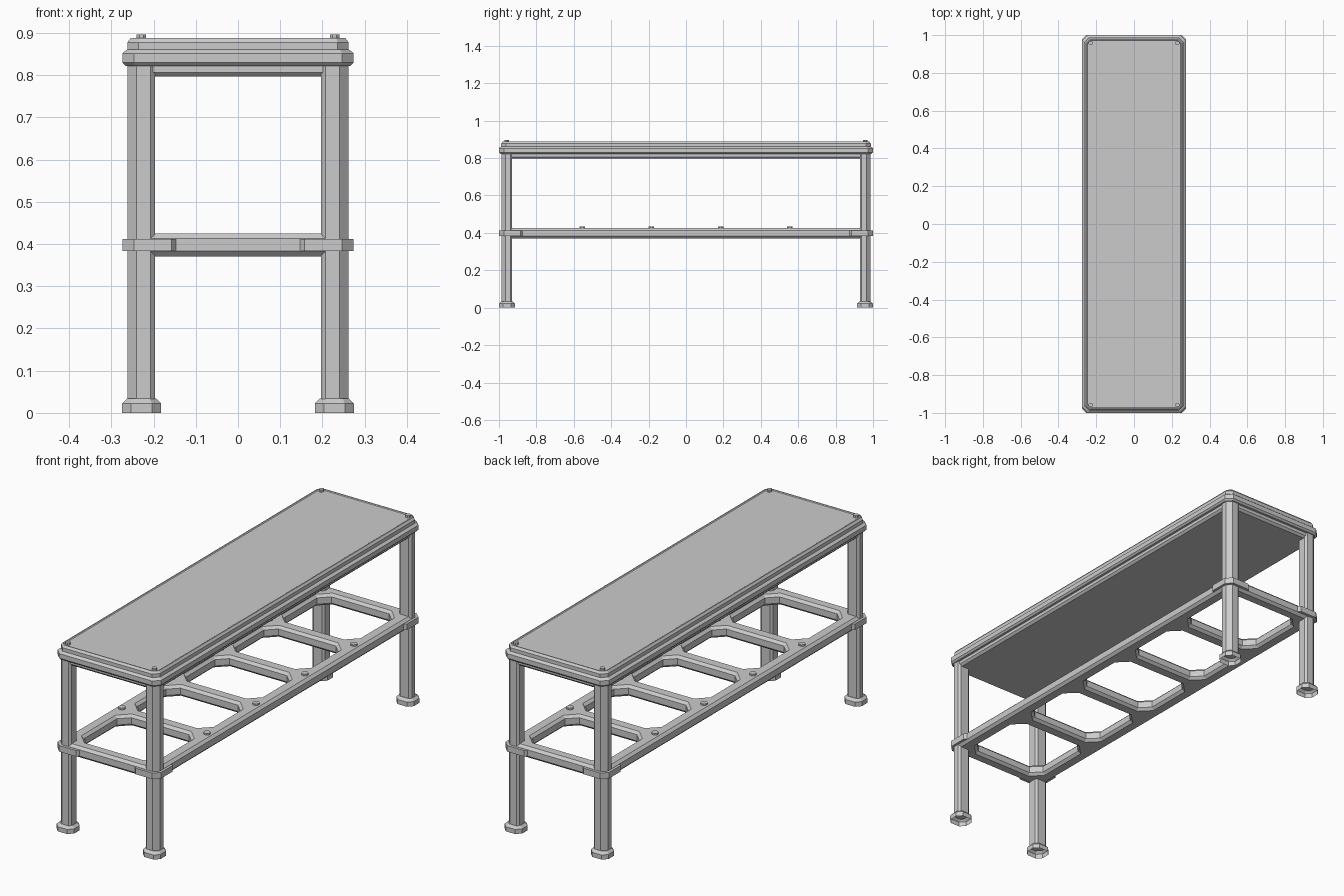
import bpy, bmesh, math

if "Cube" in bpy.data.objects:
    bpy.data.objects.remove(bpy.data.objects["Cube"])

QUADS = [(1, 1), (-1, 1), (1, -1), (-1, -1)]


def finish(bm, name):
    bmesh.ops.recalc_face_normals(bm, faces=bm.faces[:])
    me = bpy.data.meshes.new(name)
    bm.to_mesh(me)
    bm.free()
    ob = bpy.data.objects.new(name, me)
    bpy.context.collection.objects.link(ob)
    return ob


def octa(x0, x1, y0, y1, c, inset=0.0, c_out=None):
    """Rectangle with cut corners; c_out sets the cut of the (+x, +y) corner."""
    k = inset * (2 - math.sqrt(2))
    o = (c if c_out is None else c_out) - k
    c -= k
    x0, x1, y0, y1 = x0 + inset, x1 - inset, y0 + inset, y1 - inset
    return [(x0 + c, y0), (x1 - c, y0), (x1, y0 + c), (x1, y1 - o),
            (x1 - o, y1), (x0 + c, y1), (x0, y1 - c), (x0, y0 + c)]


def walls(bm, layers):
    """Bridge successive (z, points) loops; return the first and last loops."""
    rings = [[bm.verts.new((x, y, z)) for x, y in pts] for z, pts in layers]
    for a, b in zip(rings, rings[1:]):
        n = len(a)
        for i in range(n):
            j = (i + 1) % n
            bm.faces.new((a[i], a[j], b[j], b[i]))
    return rings[0], rings[-1]


def loft(name, layers, bottom=True):
    bm = bmesh.new()
    lo, hi = walls(bm, layers)
    if bottom:
        bm.faces.new(lo)
    bm.faces.new(hi)
    return finish(bm, name)


def flip(pts, sx, sy):
    return [(x * sx, y * sy) for x, y in pts]


def centred(hx, hy, c, inset=0.0):
    return octa(-hx, hx, -hy, hy, c, inset)


def bolt(name, x, y, z0, z1, r):
    ring = [(x + r * math.cos(math.pi / 8 + i * math.pi / 4),
             y + r * math.sin(math.pi / 8 + i * math.pi / 4)) for i in range(8)]
    loft(name, [(z0, ring), (z1, ring)])


# Table top: wide rim, narrower upper step and shallow inset panel
rim = lambda d: centred(0.274, 1.0, 0.028, d)
step = lambda d: centred(0.262, 0.988, 0.026, d)
loft("table_top", [
    (0.822, rim(0.008)), (0.830, rim(0)), (0.852, rim(0)), (0.860, rim(0.010)),
    (0.861, step(0)), (0.878, step(0)), (0.888, step(0.008)),
    (0.888, step(0.013)), (0.885, step(0.017))])

# Apron below the top
apron = lambda d: centred(0.256, 0.981, 0.022, d)
loft("apron", [(0.797, apron(0.010)), (0.807, apron(0)), (0.825, apron(0))])

# Shelf frame: one bevelled slab with five cut-corner openings
ch, z0, z1 = 0.012, 0.371, 0.425
slab = lambda d: centred(0.262, 0.987, 0.024, d)
profile = [(z0, ch), (z0 + ch, 0), (z1 - ch, 0), (z1, ch)]
bars = [-0.555, -0.185, 0.185, 0.555]
half = 0.033
starts = [-0.925] + [b + half for b in bars]
ends = [b - half for b in bars] + [0.925]
bm = bmesh.new()
loops = [walls(bm, [(z, slab(d)) for z, d in profile])]
for a, b in zip(starts, ends):
    loops.append(walls(bm, [(z, octa(-0.197, 0.197, a, b, 0.045, -d)) for z, d in profile]))
for side in (0, 1):
    edges = [bm.edges.get((r[side][i - 1], r[side][i])) for r in loops for i in range(8)]
    bmesh.ops.triangle_fill(bm, edges=edges, use_beauty=True, use_dissolve=False,
                            normal=(0, 0, 1 if side else -1))
finish(bm, "shelf_frame")

for sx, sy in QUADS:
    tag = ("right" if sx > 0 else "left") + ("_back" if sy > 0 else "_front")

    # Leg with a larger cut on its outer corner
    leg = flip(octa(0.197, 0.262, 0.929, 0.987, 0.010, 0, 0.022), sx, sy)
    loft("leg_" + tag, [(0.03, leg), (0.83, leg)])

    # Flared foot, open underneath
    foot = lambda d: flip(octa(0.182, 0.275, 0.914, 1.0, 0.022, d), sx, sy)
    loft("foot_" + tag, [(0, foot(0)), (0.022, foot(0)), (0.034, foot(0.012))], bottom=False)

    # Corner bracket wrapped round the shelf frame
    band = flip([(0.145, 0.984), (0.157, 1.0), (0.246, 1.0), (0.274, 0.972),
                 (0.274, 0.885), (0.260, 0.873), (0.240, 0.873), (0.240, 0.960),
                 (0.145, 0.960)], sx, sy)
    loft("shelf_bracket_" + tag, [(0.383, band), (0.412, band)])

    # Bolt on the corner of the top
    bolt("top_bolt_" + tag, sx * 0.229, sy * 0.958, 0.88, 0.896, 0.012)

# Bolts where the cross bars meet the side rails
for i, y in enumerate(bars):
    for sx in (-1, 1):
        bolt(f"shelf_bolt_{i}_{'right' if sx > 0 else 'left'}", sx * 0.225, y, 0.41, 0.433, 0.016)
